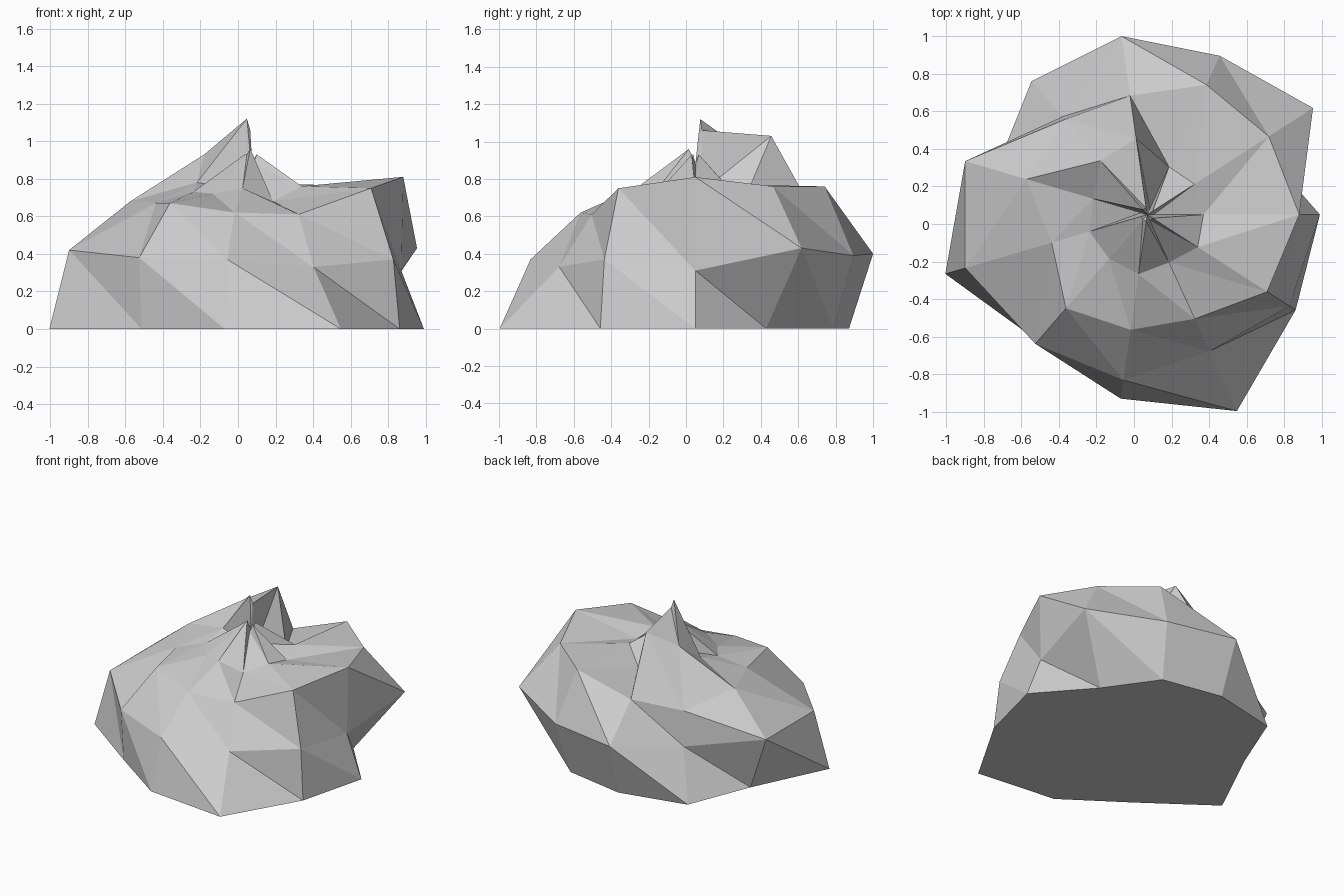
import bpy
import bmesh
from math import sin, cos, tau

default_cube = bpy.data.objects.get("Cube")
if default_cube:
    bpy.data.objects.remove(default_cube, do_unlink=True)

SIDES = 11
CENTRE_X, CENTRE_Y = 0.07, 0.05


def make_material(name, colour):
    material = bpy.data.materials.new(name)
    material.use_nodes = True
    material.diffuse_color = colour
    shader = material.node_tree.nodes["Principled BSDF"]
    shader.inputs["Base Color"].default_value = colour
    return material


def add_ring(bm, radii, heights):
    """One loop of vertices around the rock, sizes in hundredths."""
    ring = []
    for index, (radius, height) in enumerate(zip(radii, heights)):
        angle = tau * index / SIDES
        ring.append(bm.verts.new((
            CENTRE_X + radius / 100 * cos(angle),
            CENTRE_Y + radius / 100 * sin(angle),
            height / 100,
        )))
    return ring


def bridge(bm, lower, upper):
    """Join two neighbouring loops with triangles, all creased the same way."""
    for index in range(SIDES):
        following = (index + 1) % SIDES
        bm.faces.new((lower[index], lower[following], upper[index]))
        bm.faces.new((lower[following], upper[following], upper[index]))


# Uneven rock profile: radius and height of each spoke, from ground to peak
profiles = [
    # foot
    ([92, 70, 81, 83, 94, 84, 112, 89, 99, 115, 94],
     [0] * SIDES),
    # bulging flank
    ([80, 105, 93, 96, 69, 101, 101, 91, 89, 80, 90],
     [31, 43, 39, 40, 32, 42, 42, 38, 37, 33, 37]),
    # shoulder
    ([81, 77, 76, 64, 67, 67, 53, 66, 62, 61, 76],
     [81, 76, 76, 62, 58, 68, 67, 67, 62, 61, 75]),
    # crater rim
    ([30, 30, 28, 41, 38, 30, 32, 31, 32, 28, 32],
     [73, 77, 67, 103, 93, 78, 73, 72, 75, 68, 76]),
    # jagged peak
    ([3.5] * SIDES,
     [78, 93, 73, 106, 112, 74, 93, 93, 96, 88, 93]),
]

bm = bmesh.new()
rings = [add_ring(bm, radii, heights) for radii, heights in profiles]
for lower, upper in zip(rings, rings[1:]):
    bridge(bm, lower, upper)

# Flat underside and a small fan closing the peak
bm.faces.new(list(reversed(rings[0])))
tip = bm.verts.new((CENTRE_X, CENTRE_Y, 0.88))
for index in range(SIDES):
    bm.faces.new((rings[-1][index], rings[-1][(index + 1) % SIDES], tip))

mesh = bpy.data.meshes.new("rock")
bm.to_mesh(mesh)
bm.free()
mesh.materials.append(make_material("stone grey", (0.61, 0.61, 0.61, 1)))

rock = bpy.data.objects.new("rock", mesh)
bpy.context.collection.objects.link(rock)
